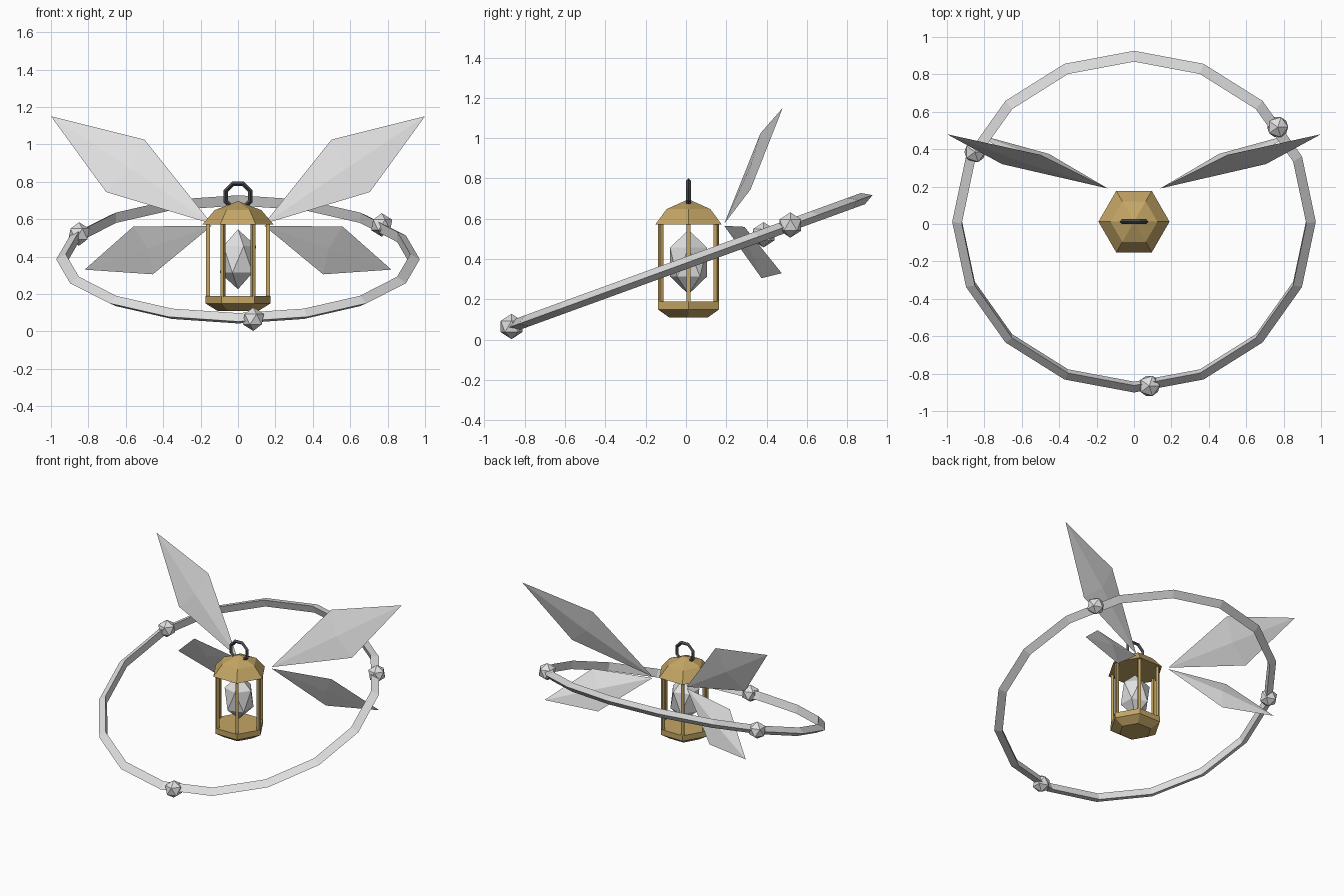
import bpy, bmesh, math
from mathutils import Vector

if "Cube" in bpy.data.objects:
    bpy.data.objects.remove(bpy.data.objects["Cube"])

CY = 0.0125            # depth centre of lantern and hoop
TILT = math.radians(20)


def material(name, rgb):
    m = bpy.data.materials.new(name)
    m.diffuse_color = (*rgb, 1)
    m.use_nodes = True
    m.node_tree.nodes["Principled BSDF"].inputs["Base Color"].default_value = m.diffuse_color
    return m


PALE = material("pale_silver", (0.75, 0.75, 0.75))
BRASS = material("brass", (0.55, 0.38, 0.13))
IRON = material("dark_iron", (0.07, 0.07, 0.08))


def finish(name, mat):
    o = bpy.context.object
    o.name = name
    o.data.materials.append(mat)
    return o


def from_bmesh(name, bm, mat):
    bmesh.ops.recalc_face_normals(bm, faces=bm.faces[:])
    me = bpy.data.meshes.new(name)
    bm.to_mesh(me)
    bm.free()
    o = bpy.data.objects.new(name, me)
    bpy.context.collection.objects.link(o)
    me.materials.append(mat)
    return o


def lathe(name, profile, mat, sides=6):
    """Closed six-sided turned solid from (radius, height) pairs."""
    bm = bmesh.new()
    rings = []
    for r, z in profile:
        n = sides if r > 0 else 1
        rings.append([bm.verts.new((r * math.cos(math.tau * i / sides),
                                    CY + r * math.sin(math.tau * i / sides), z)) for i in range(n)])
    for a, b in zip(rings, rings[1:]):
        for i in range(sides):
            j = (i + 1) % sides
            if len(b) == 1:
                bm.faces.new((a[i], a[j], b[0]))
            else:
                bm.faces.new((a[i], a[j], b[j], b[i]))
    for ring in (rings[0], rings[-1]):
        if len(ring) > 1:
            bm.faces.new(ring)
    return from_bmesh(name, bm, mat)


def wing(name, side, root, upper, tip, lower):
    """Thin diamond blade with a shallow ridge on both faces."""
    pts = [Vector((p[0] * side, p[1], p[2])) for p in (root, upper, tip, lower)]
    mid = (pts[0] + pts[2]) / 2
    n = (pts[2] - pts[0]).cross(pts[1] - pts[3]).normalized() * 0.014
    bm = bmesh.new()
    rim = [bm.verts.new(p) for p in pts]
    for apex in (bm.verts.new(mid + n), bm.verts.new(mid - n)):
        for i in range(4):
            bm.faces.new((rim[i], rim[(i + 1) % 4], apex))
    return from_bmesh(name, bm, PALE)


# Lantern body
lathe("lantern_base", [(0.11, 0.11), (0.175, 0.15), (0.175, 0.19)], BRASS)
lathe("lantern_roof", [(0.19, 0.572), (0.125, 0.648), (0, 0.697)], BRASS)
for i in range(6):
    a = math.tau * i / 6
    bpy.ops.mesh.primitive_cylinder_add(vertices=4, radius=0.014, depth=0.40,
                                        location=(0.16 * math.cos(a), CY + 0.16 * math.sin(a), 0.385),
                                        rotation=(0, 0, a + math.pi / 4))
    finish(f"lantern_post_{i + 1}", BRASS)

# Crystal inside
bpy.ops.mesh.primitive_ico_sphere_add(subdivisions=1, radius=1, location=(0, CY, 0.385))
finish("crystal", PALE).scale = (0.108, 0.108, 0.16)

# Hanging loop, octagon with a flat top
bpy.ops.mesh.primitive_torus_add(major_segments=8, minor_segments=4,
                                 major_radius=0.071, minor_radius=0.013)
loop = finish("hanging_loop", IRON)
loop.location = (0, CY, 0.723)
loop.rotation_euler = (math.pi / 2, math.pi / 8, 0)

# Tilted hoop with triangular section
HOOP_R, HOOP_Z = 0.938, 0.385
bpy.ops.mesh.primitive_torus_add(major_segments=16, minor_segments=3,
                                 major_radius=HOOP_R, minor_radius=0.034)
hoop = finish("hoop", PALE)
hoop.location = (0, CY, HOOP_Z)
hoop.rotation_euler = (TILT, 0, 0)

# Beads riding on the hoop
for i, deg in enumerate((-85, 35, 155)):
    x, y = HOOP_R * math.cos(math.radians(deg)), HOOP_R * math.sin(math.radians(deg))
    bpy.ops.mesh.primitive_ico_sphere_add(
        subdivisions=1, radius=0.063,
        location=(x, CY + y * math.cos(TILT), HOOP_Z + y * math.sin(TILT)))
    finish(f"bead_{i + 1}", PALE)

# Two pairs of wings
for side, label in ((1, "right"), (-1, "left")):
    wing(f"upper_wing_{label}", side, (0.14, 0.19, 0.575), (0.50, 0.37, 1.025),
         (1.0, 0.48, 1.15), (0.705, 0.32, 0.745))
    wing(f"lower_wing_{label}", side, (0.14, 0.19, 0.565), (0.56, 0.29, 0.56),
         (0.82, 0.475, 0.33), (0.455, 0.375, 0.305))
